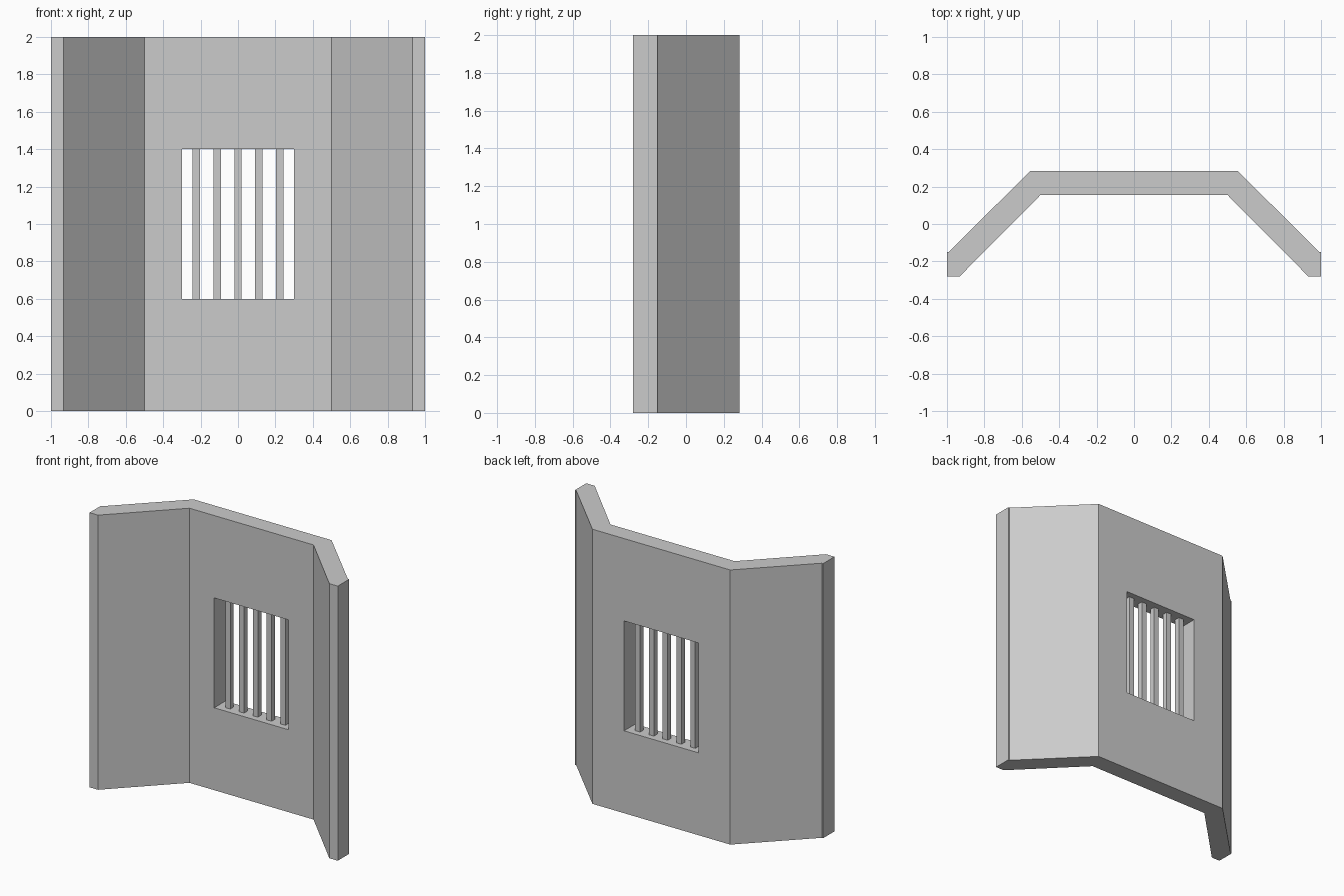
import bpy, bmesh

if "Cube" in bpy.data.objects:
    bpy.data.objects.remove(bpy.data.objects["Cube"])

HEIGHT = 2.0
WALL_FRONT, WALL_BACK = 0.155, 0.284


def finish(bm, name):
    bmesh.ops.recalc_face_normals(bm, faces=bm.faces)
    mesh = bpy.data.meshes.new(name)
    bm.to_mesh(mesh)
    bm.free()
    obj = bpy.data.objects.new(name, mesh)
    bpy.context.collection.objects.link(obj)
    return obj


def prism(name, profile, z0, z1):
    bm = bmesh.new()
    face = bm.faces.new([bm.verts.new((x, y, z0)) for x, y in profile])
    top = bmesh.ops.extrude_face_region(bm, geom=[face])["geom"]
    verts = [v for v in top if isinstance(v, bmesh.types.BMVert)]
    bmesh.ops.translate(bm, verts=verts, vec=(0, 0, z1 - z0))
    # keep the base cap, which the extrusion may have consumed
    if not any(all(abs(v.co.z - z0) < 1e-6 for v in f.verts) for f in bm.faces):
        bmesh.ops.holes_fill(bm, edges=[e for e in bm.edges if e.is_boundary])
    return finish(bm, name)


def box(name, x0, x1, y0, y1, z0, z1):
    return prism(name, [(x0, y0), (x1, y0), (x1, y1), (x0, y1)], z0, z1)


# Angled wall: right half of the plan, mirrored to the left
half = [(0.5, WALL_FRONT), (0.932, -0.28), (1.0, -0.28),
        (1.0, -0.15), (0.99, -0.15), (0.555, WALL_BACK)]
wall = prism("angled_wall", half + [(-x, y) for x, y in reversed(half)], 0, HEIGHT)

# Window opening
cutter = box("window_cutter", -0.3, 0.3, 0.0, 0.5, 0.6, 1.4)
cutter.hide_render = True
cutter.hide_set(True)
cut = wall.modifiers.new("window", "BOOLEAN")
cut.operation = "DIFFERENCE"
cut.solver = "EXACT"
cut.object = cutter

# Window bars
mid = (WALL_FRONT + WALL_BACK) / 2
for i in range(5):
    x = (i - 2) * 0.111
    box(f"window_bar_{i + 1}", x - 0.02, x + 0.02, mid - 0.02, mid + 0.02, 0.6, 1.4)
